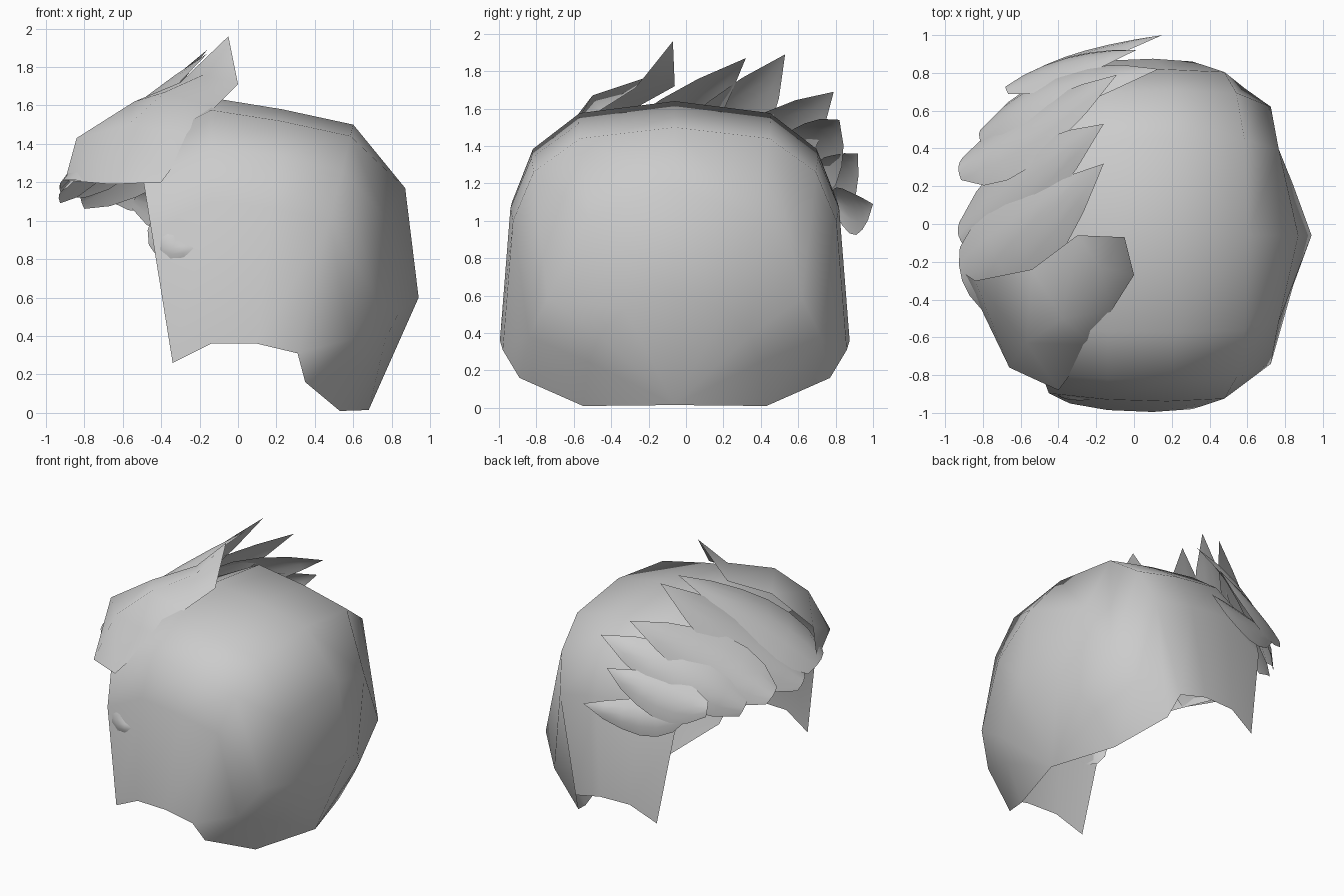
import bpy
from mathutils import Vector

if "Cube" in bpy.data.objects:
    bpy.data.objects.remove(bpy.data.objects["Cube"])

YC = -0.06                      # symmetry plane of the hair cap
CENTRE = Vector((-0.05, -0.06, 0.75))


def add_mesh(name, verts, faces, angle):
    me = bpy.data.meshes.new(name)
    me.from_pydata(verts, [], faces)
    me.validate()
    ob = bpy.data.objects.new(name, me)
    bpy.context.collection.objects.link(ob)
    bpy.ops.object.select_all(action='DESELECT')
    ob.select_set(True)
    bpy.context.view_layer.objects.active = ob
    bpy.ops.object.mode_set(mode='EDIT')
    bpy.ops.mesh.select_all(action='SELECT')
    bpy.ops.mesh.remove_doubles(threshold=0.001)
    bpy.ops.mesh.normals_make_consistent(inside=False)
    bpy.ops.object.mode_set(mode='OBJECT')
    bpy.ops.object.shade_smooth_by_angle(angle=angle)
    return ob


def grid_faces(rows, cols):
    return [(r * cols + c, r * cols + c + 1, (r + 1) * cols + c + 1, (r + 1) * cols + c)
            for r in range(rows - 1) for c in range(cols - 1)]


# Hair cap: arches from the crown line down to the lower hem
spread = [0, 0.55, 0.82, 0.94, 1]        # sideways growth along an arch
# crown-to-hem blend along an arch, for x and for z
front = ([0, 0.05, 0.2, 0.42, 1], [0, 0.05, 0.2, 0.42, 1])
rear = ([0, 0.2, 0.28, 0.55, 1], [0, 0.15, 0.58, 0.78, 1])
nape = ([0, 0.24, 0.42, 0.65, 1], [0, 0.12, 0.36, 0.6, 1])
# (crown x, crown z, hem x, hem z, half width, blend)
arches = [(-0.53, 1.44, -0.34, 0.26, 0.89, front),
          (-0.14, 1.64, -0.14, 0.36, 0.925, front),
          (0.23, 1.58, 0.10, 0.36, 0.935, front),
          (0.60, 1.50, 0.31, 0.31, 0.92, front),
          (0.87, 1.17, 0.35, 0.16, 0.83, rear),
          (0.94, 0.60, 0.53, 0.01, 0.49, nape),
          (0.68, 0.015, 0.68, 0.015, 0.0, nape)]
verts = []
for px, pz, bx, bz, w, (gx, gz) in arches:
    half = list(zip(spread, gx, gz))
    section = [(-f, a, b) for f, a, b in reversed(half[1:])] + half
    verts += [(px + (bx - px) * a, YC + w * f, pz + (bz - pz) * b) for f, a, b in section]
add_mesh("hair_cap", verts, grid_faces(len(arches), 9), 1.2)


# Locks: curved leaves swept from the forehead towards a lifted tip
def lock(name, root, mid, tip, width, profile=(0.35, 0.8, 1, 1, 0.8, 0.5, 0)):
    root, mid, tip = Vector(root), Vector(mid), Vector(tip)
    ctrl = 2 * mid - (root + tip) / 2
    across = [-1, -0.5, 0, 0.5, 1]
    pts = []
    for i, k in enumerate(profile):
        t = i / (len(profile) - 1)
        p = root * (1 - t) ** 2 + ctrl * 2 * t * (1 - t) + tip * t * t
        tangent = 2 * (1 - t) * (ctrl - root) + 2 * t * (tip - ctrl)
        normal = (p - CENTRE).normalized()
        side = normal.cross(tangent).normalized()
        pts += [p + side * (s * k * width) - normal * (0.3 * width * k * s * s) for s in across]
    add_mesh(name, pts, grid_faces(len(profile), len(across)), 1.2)


lock("side_lock_low", (-0.54, 0.80, 1.11), (-0.25, 0.91, 1.06), (0.15, 1.0, 1.09), 0.13)
lock("side_lock_middle", (-0.68, 0.72, 1.16), (-0.37, 0.85, 1.23), (0.01, 0.92, 1.36), 0.15)
lock("side_lock_high", (-0.82, 0.48, 1.12), (-0.43, 0.72, 1.37), (0.13, 0.82, 1.54), 0.19)
lock("fringe_lock_side", (-0.93, 0.30, 1.17), (-0.58, 0.50, 1.42), (-0.09, 0.79, 1.69), 0.21)
lock("fringe_lock_middle", (-0.93, -0.06, 1.14), (-0.62, 0.20, 1.47), (-0.16, 0.53, 1.89), 0.23)
lock("fringe_lock_front", (-0.91, -0.30, 1.21), (-0.62, -0.09, 1.53), (-0.16, 0.32, 1.87), 0.25,
     (0.7, 0.95, 1, 0.95, 0.75, 0.45, 0))
lock("temple_lock", (-0.42, -0.84, 1.04), (-0.38, -0.92, 0.88), (-0.22, -0.93, 0.86), 0.08)

# Wide front lock: lofted between its lower edge, ridge and upper edge
lower = [(-0.40, -0.88, 1.20), (-0.22, -0.64, 1.44), (-0.12, -0.46, 1.59),
         (0.0, -0.27, 1.71), (-0.05, -0.07, 1.96)]
ridge = [(-0.66, -0.76, 1.19), (-0.57, -0.63, 1.50), (-0.38, -0.50, 1.67),
         (-0.18, -0.23, 1.76), (-0.05, -0.07, 1.96)]
upper = [(-0.90, -0.26, 1.21), (-0.84, -0.30, 1.43), (-0.54, -0.24, 1.62),
         (-0.30, -0.06, 1.72), (-0.05, -0.07, 1.96)]
add_mesh("fringe_lock_wide", [p for row in zip(lower, ridge, upper) for p in row],
         grid_faces(5, 3), 1.2)
